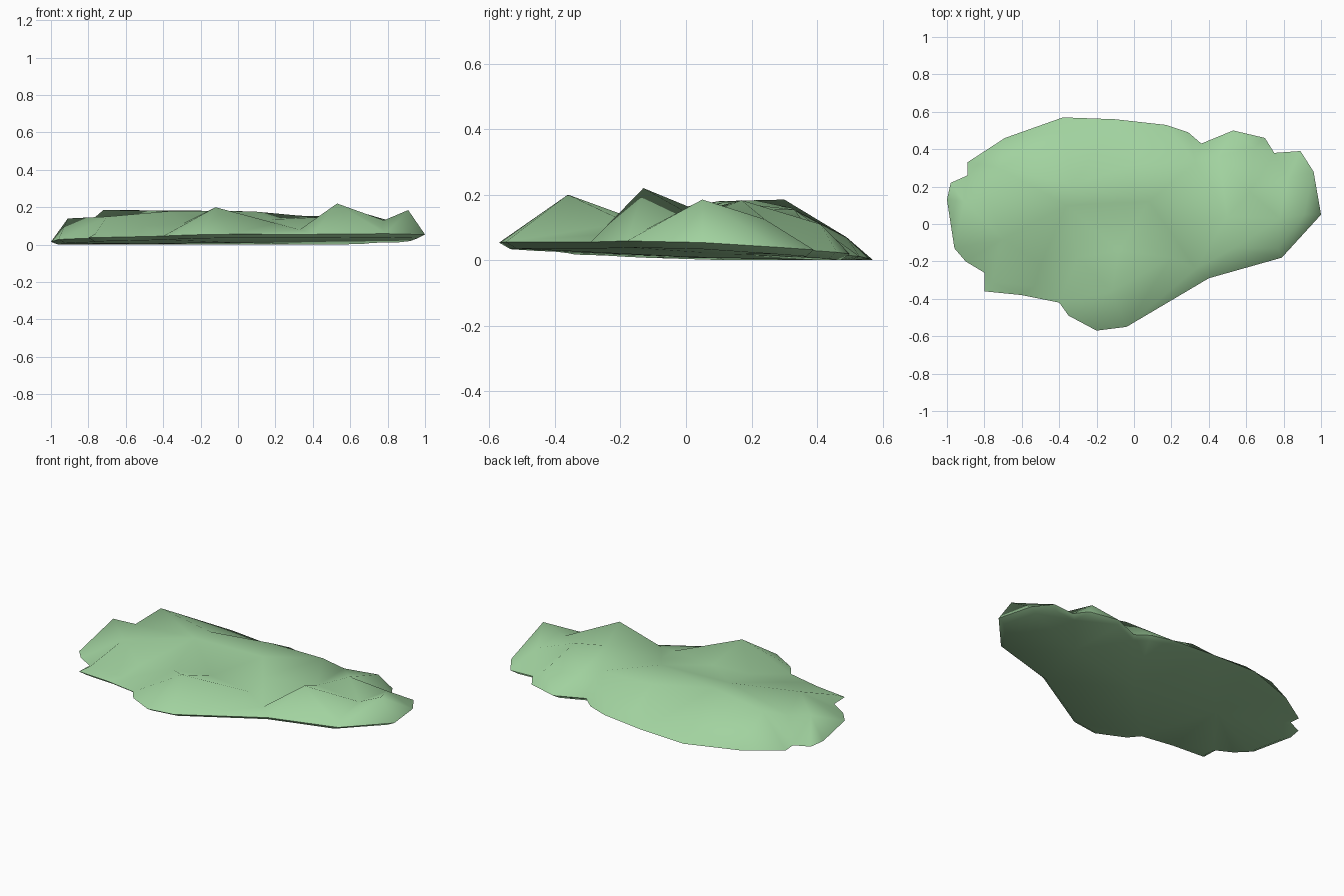
import bpy
import bmesh
from math import radians
from mathutils import Vector
from mathutils.geometry import delaunay_2d_cdt

cube = bpy.data.objects.get("Cube")
if cube:
    bpy.data.objects.remove(cube, do_unlink=True)

# Single moss green colour
moss = bpy.data.materials.new("moss_green")
moss.use_nodes = True
green = (0.36, 0.65, 0.35, 1)
moss.diffuse_color = green
moss.node_tree.nodes["Principled BSDF"].inputs["Base Color"].default_value = green

# Ragged outline of the slab, counter-clockwise from the right tip
outline = [(1, .05), (.96, .28), (.89, .39), (.75, .38), (.7, .46), (.53, .5),
           (.36, .43), (.29, .49), (.17, .53), (-.1, .56), (-.38, .57), (-.69, .46),
           (-.89, .33), (-.89, .26), (-.98, .22), (-1, .13), (-.96, -.13), (-.9, -.2),
           (-.8, -.26), (-.8, -.36), (-.6, -.38), (-.4, -.42), (-.35, -.49),
           (-.2, -.57), (-.04, -.55), (.4, -.29), (.79, -.18)]

# Pointed peaks around the edge of the upper surface
peaks = [(.53, -.13, .22), (-.12, -.36, .2), (.91, .05, .185), (.62, .17, .183),
         (-.72, .3, .185), (-.91, .12, .14), (.64, .41, .11)]
# Raised middle
plateau = [(-.36, .1, .18), (-.33, .21, .183), (.08, .12, .178), (.33, .33, .155),
           (-.7, -.08, .15), (0, .32, .16)]
# Hollows between the peaks and the middle
hollows = [(.2, -.18, .115), (.18, -.02, .135), (-.08, -.14, .12), (-.3, -.18, .11),
           (-.5, -.22, .1), (.78, .03, .13), (.5, .04, .15), (.82, .24, .125),
           (-.79, .16, .125), (.45, .36, .115)]
# Feet of the peaks, close to the rim
feet = [(-.53, -.33, .065), (.33, -.24, .08), (.77, -.13, .09), (-.76, -.31, .06),
        (-.38, .49, .07), (0, .49, .07)]


def rim_height(x, y):
    """The rim leans down towards the back and the left."""
    return max(.001, .04 + .017 * x - .03 * y - .03 * max(y, 0))


def surface(bm, points, flip=False):
    """Triangulate points inside the outline and return their vertices."""
    count = len(outline)
    flat = [Vector(p[:2]) for p in points]
    border = [(i, (i + 1) % count) for i in range(count)]
    _, _, faces, *_ = delaunay_2d_cdt(flat, border, [], 1, 1e-5)
    verts = [bm.verts.new(p) for p in points]
    for face in faces:
        order = reversed(face) if flip else face
        bm.faces.new([verts[i] for i in order])
    return verts


bm = bmesh.new()

# Upper surface, rising from the rim to the peaks
rim = [(x, y, rim_height(x, y)) for x, y in outline]
top = surface(bm, rim + peaks + plateau + hollows + feet)

# Thin underside, slightly inset from the rim
under = [(x * .96, y * .94, max(0, z - .02)) for x, y, z in rim]
bottom = surface(bm, under + [(0, 0, .01), (-.5, .1, .006), (.5, .1, .02)], flip=True)

# Narrow side band between both surfaces
for i in range(len(outline)):
    j = (i + 1) % len(outline)
    bm.faces.new([top[j], top[i], bottom[i], bottom[j]])

bmesh.ops.recalc_face_normals(bm, faces=bm.faces)
mesh = bpy.data.meshes.new("moss_slab")
bm.to_mesh(mesh)
bm.free()
mesh.materials.append(moss)
slab = bpy.data.objects.new("moss_slab", mesh)
bpy.context.collection.objects.link(slab)
mesh.shade_smooth()
mesh.set_sharp_from_angle(angle=radians(75))
